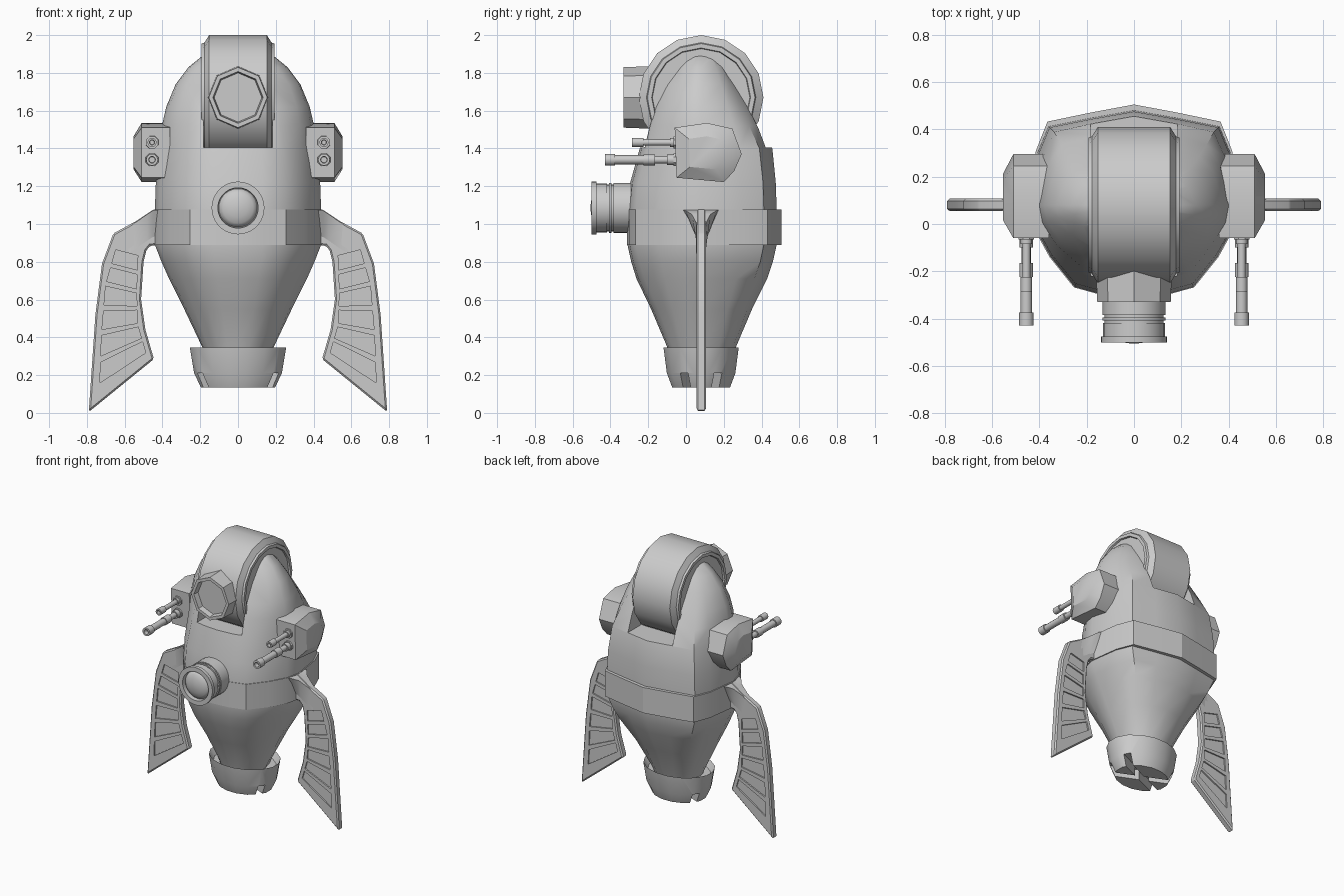
import bpy, bmesh, math
from mathutils import Vector

if "Cube" in bpy.data.objects:
    bpy.data.objects.remove(bpy.data.objects["Cube"])

CY = 0.08  # depth axis of the hull


def shade(ob, angle):
    bpy.ops.object.select_all(action='DESELECT')
    ob.select_set(True)
    bpy.context.view_layer.objects.active = ob
    bpy.ops.object.shade_smooth_by_angle(angle=math.radians(angle))


def loft(name, solids, angle=35, cutter=None, bevel=0):
    """Each solid is a list of rings with equal point counts, capped at both ends."""
    bm = bmesh.new()
    for rings in solids:
        vs = [[bm.verts.new(p) for p in r] for r in rings]
        n = len(vs[0])
        for a, b in zip(vs, vs[1:]):
            for i in range(n):
                j = (i + 1) % n
                bm.faces.new((a[i], a[j], b[j], b[i]))
        bm.faces.new(vs[0][::-1])
        bm.faces.new(vs[-1])
    bmesh.ops.recalc_face_normals(bm, faces=bm.faces)
    me = bpy.data.meshes.new(name)
    bm.to_mesh(me)
    bm.free()
    ob = bpy.data.objects.new(name, me)
    bpy.context.collection.objects.link(ob)
    if bevel:
        m = ob.modifiers.new("bevel", 'BEVEL')
        m.width, m.segments = bevel, 1
    if cutter:
        m = ob.modifiers.new("cut", 'BOOLEAN')
        m.operation, m.solver, m.object = 'DIFFERENCE', 'EXACT', cutter
        cutter.hide_render = True
    if bevel or cutter:
        dg = bpy.context.evaluated_depsgraph_get()
        ob.data = bpy.data.meshes.new_from_object(ob.evaluated_get(dg))
        ob.modifiers.clear()
    if cutter:
        bpy.data.objects.remove(cutter)
    shade(ob, angle)
    return ob


def lathe(profile, axis, c, n, phase=0.0, sx=1.0, sy=1.0):
    """Rings for (position, radius) pairs along an axis through c."""
    rings = []
    for t, r in profile:
        ring = []
        for i in range(n):
            a = phase + 2 * math.pi * i / n
            u, v = r * sx * math.sin(a), r * sy * math.cos(a)
            ring.append({'X': (t, c[0] + u, c[1] + v), 'Y': (c[0] + u, t, c[1] + v),
                         'Z': (c[0] + u, c[1] + v, t)}[axis])
        rings.append(ring)
    return rings


def prism(pts, y0, y1, s=1):
    return [[(s * x, y, z) for x, z in pts] for y in (y0, y1)]


def box(x0, x1, y0, y1, z0, z1):
    return prism([(x0, z0), (x1, z0), (x1, z1), (x0, z1)], y0, y1)


# hull cross-section: flattish front, slightly pointed back
HALF = [(0, -1), (.3, -.97), (.57, -.885), (.8, -.56), (.95, -.25), (1, 0), (.93, .54),
        (.82, .83), (.41, .92), (0, 1)]
SECTION = HALF + [(-x, y) for x, y in HALF[-2:0:-1]]


def hull_ring(z, rx, yf, yb, w):
    ring = []
    for p in SECTION:
        q = Vector(p) * w + Vector(p).normalized() * (1 - w)
        ring.append((q.x * rx, CY + q.y * ((CY - yf) if q.y < 0 else (yb - CY)), z))
    return ring


# hull with the slot for the top drum
rows = [(.28, .16, -.08, .24, 0), (.35, .19, -.10, .265, 0), (.55, .285, -.185, .35, .4),
        (.71, .365, -.262, .43, .8), (.80, .405, -.29, .46, .95), (.89, .44, -.31, .48, 1),
        (1.08, .44, -.31, .48, 1), (1.22, .435, -.295, .475, 1), (1.4, .417, -.245, .457, .9),
        (1.52, .403, -.22, .41, .5), (1.62, .38, -.19, .36, .2), (1.74, .33, -.13, .29, 0),
        (1.83, .262, -.075, .235, 0), (1.885, .195, -.03, .19, 0), (1.92, .10, .02, .14, 0)]
slot = loft("slot_cutter", [box(-.183, .183, -.6, .7, 1.405, 2.3)])
loft("hull", [[hull_ring(*r) for r in rows]], 40, slot)

# waist band
loft("waist_band", [[hull_ring(.888, .446, -.313, .505, 1), hull_ring(1.078, .446, -.313, .505, 1)]], 20)

# top drum with stepped rims
side = [(.153, .33), (.178, .29), (.192, .285), (.192, .262), (.18, .258), (.18, .235)]
prof = [(-x, r) for x, r in side[::-1]] + side
loft("top_drum", [lathe(prof, 'X', (CY, 1.67), 16)], 35)

# octagonal viewport on the drum
loft("viewport", [lathe([(0, .17), (-.20, .165), (-.33, .16), (-.33, .137), (-.29, .13)],
                        'Y', (0, 1.67), 8, 0, .97)], 30)

# front lens barrel
loft("lens_barrel", [lathe([(-.2, .133), (-.385, .133), (-.385, .124), (-.395, .124), (-.395, .133),
                            (-.408, .133), (-.408, .124), (-.418, .124), (-.418, .13), (-.475, .13),
                            (-.475, .14), (-.50, .14), (-.50, .107), (-.47, .104)], 'Y', (0, 1.085), 28)])
loft("lens", [lathe([(-.46, .103), (-.475, .101), (-.49, .08), (-.50, .05), (-.505, .015)],
                    'Y', (0, 1.085), 28)], 50)

# exhaust nozzle with crossing notches below
bars = []
for a in (math.radians(24), math.radians(-24)):
    d, n = Vector((math.cos(a), math.sin(a))), Vector((-math.sin(a), math.cos(a)))
    o = Vector((0, CY))
    quad = [o + d * .4 * i + n * .024 * j for i, j in ((-1, -1), (1, -1), (1, 1), (-1, 1))]
    bars.append([[(q.x, q.y, z) for q in quad] for z in (.0, .212)])
notch = loft("notch_cutter", bars[:1])
notch_b = loft("notch_cutter_b", bars[1:])
m = notch.modifiers.new("join", 'BOOLEAN')
m.operation, m.solver, m.object = 'UNION', 'EXACT', notch_b
notch_b.hide_render = True
bpy.context.view_layer.update()
loft("nozzle", [lathe([(.30, .18), (.30, .228), (.345, .26), (.21, .237), (.135, .20)],
                      'Z', (0, CY), 16, math.pi / 16, 1, .78)], 35, notch)
bpy.data.objects.remove(notch_b)

# fins with recessed slats and flared roots
FIN = [(.41, 1.08), (.45, 1.075), (.54, 1.015), (.66, .95), (.72, .79), (.755, .52), (.79, .005),
       (.445, .285), (.49, .44), (.513, .6), (.50, .80), (.485, .86), (.465, .885), (.41, .89)]
OUTER = [(.645, .87), (.70, .68), (.722, .42), (.732, .135)]
INNER = [(.53, .84), (.538, .64), (.53, .46), (.485, .305)]


def along(path, t):
    i = min(int(t * 3), 2)
    return Vector(path[i]).lerp(Vector(path[i + 1]), t * 3 - i)


for s, side_name in ((1, "right"), (-1, "left")):
    slats = []
    for k in range(6):
        t0, t1 = k / 6 + .012, (k + 1) / 6 - .028
        quad = [along(OUTER, t0), along(OUTER, t1), along(INNER, t1), along(INNER, t0)]
        for y0, y1 in ((.0, .065), (.097, .17)):
            slats.append(prism([tuple(q) for q in quad], y0, y1, s))
    cut = loft("slat_cutter", slats)
    loft(side_name + "_fin", [prism(FIN, .055, .107, s)], 25, cut, .009)
    root = []
    for x, h, zt in ((.40, .105, 1.078), (.45, .085, 1.072), (.48, .05, 1.052), (.54, .028, 1.01), (.58, .02, .985)):
        root.append([(s * x, CY - h, zt), (s * x, CY + h, zt),
                     (s * x, CY + .026, zt - .14), (s * x, CY - .026, zt - .14)])
    loft(side_name + "_fin_root", [root], 30)

# gun pods and twin barrels
POD = [(-.06, 1.51), (.11, 1.535), (.245, 1.505), (.295, 1.37), (.255, 1.28), (.20, 1.222), (-.05, 1.245)]
for s, side_name in ((1, "right"), (-1, "left")):
    rings = [[(s * x, .11 + (y - .11) * k, 1.375 + (z - 1.375) * k) for y, z in POD]
             for x, k in ((.36, 1), (.51, 1), (.553, .56))]
    loft(side_name + "_gun_pod", [rings], 30)
    gx = s * .455
    upper = [(-.03, .024), (-.085, .024), (-.085, .017), (-.225, .017), (-.225, .024), (-.285, .024),
             (-.285, .014), (-.26, .012)]
    lower = [(-.03, .028), (-.10, .028), (-.10, .02), (-.165, .02), (-.165, .029), (-.225, .029),
             (-.225, .024), (-.375, .024), (-.375, .031), (-.43, .031), (-.43, .018), (-.40, .016)]
    loft(side_name + "_guns", [lathe(upper, 'Y', (gx, 1.432), 12), lathe(lower, 'Y', (gx, 1.34), 12)])
    loft(side_name + "_gun_mounts", [lathe([(-.04, .038), (-.066, .035)], 'Y', (gx, z), 8, math.pi / 8)
                                     for z in (1.432, 1.34)], 30)
